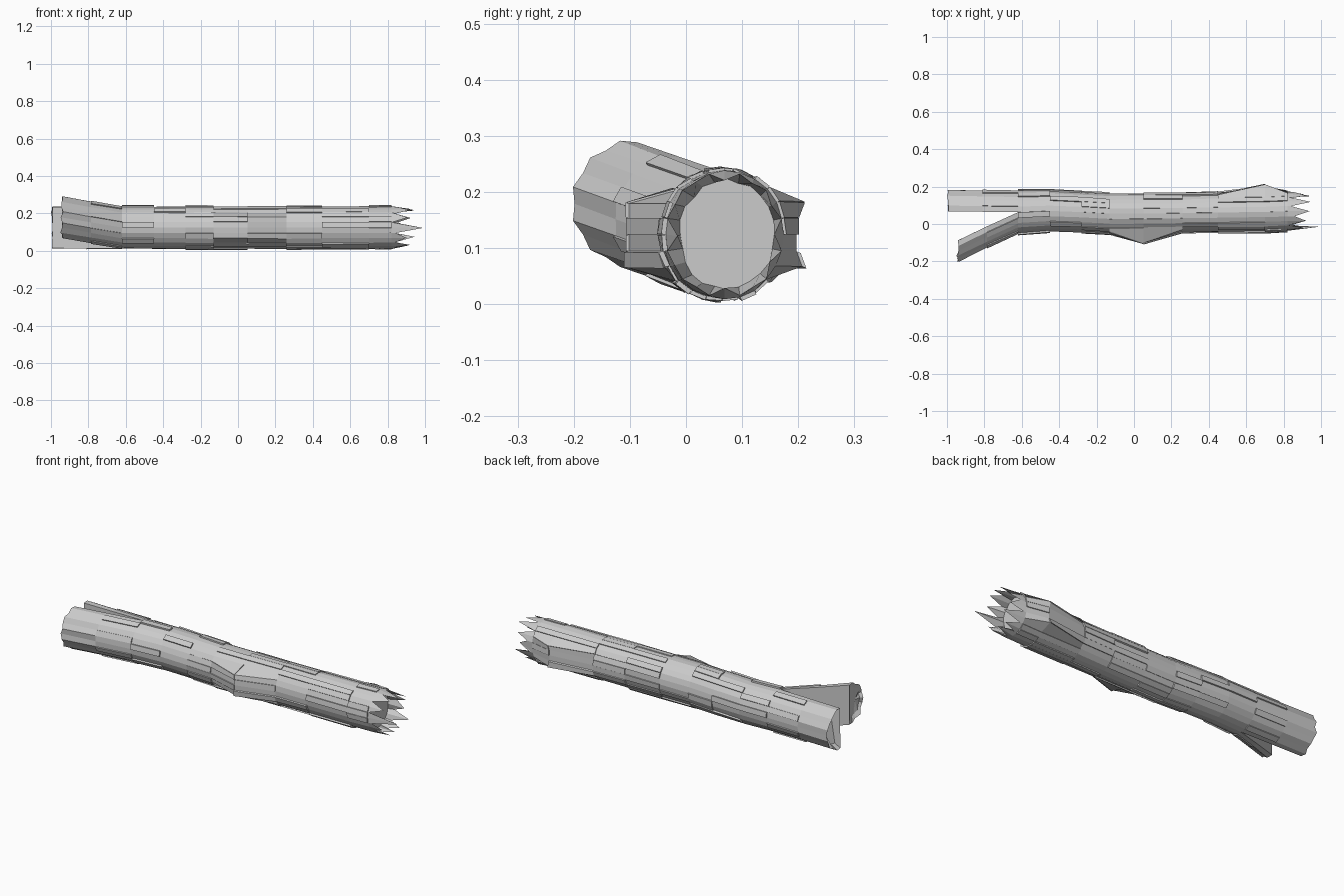
import bpy, bmesh, math, random

if "Cube" in bpy.data.objects:
    bpy.data.objects.remove(bpy.data.objects["Cube"])

random.seed(7)
N = 24
CZ = 0.124

# trunk stations: x, front y, back y
STATIONS = [(-0.62, -0.052, 0.178), (-0.45, -0.04, 0.18), (-0.28, -0.045, 0.172),
            (-0.13, -0.052, 0.162), (0.05, -0.05, 0.162), (0.26, -0.045, 0.162),
            (0.45, -0.045, 0.168), (0.7, -0.043, 0.172), (0.82, -0.038, 0.175)]


def point(x, y0, y1, k, scale=1.0, rz=0.113):
    a = math.tau * k / N
    return [x, (y0 + y1) / 2 + (y1 - y0) / 2 * scale * math.cos(a), CZ + rz * scale * math.sin(a)]


def skin(bm, rings, closed=True):
    faces = []
    for r0, r1 in zip(rings, rings[1:]):
        n = len(r0)
        faces.append([bm.faces.new((r0[i], r0[(i + 1) % n], r1[(i + 1) % n], r1[i]))
                      for i in range(n if closed else n - 1)])
    return faces


def plate(bm, faces, height, cy):
    # raise one strip of bark straight out of the log
    faces = [f for f in faces if f.is_valid]
    if not faces:
        return
    c = faces[0].calc_center_median()
    dy, dz = c.y - cy, c.z - CZ
    d = math.hypot(dy, dz)
    ret = bmesh.ops.extrude_face_region(bm, geom=faces)
    for v in ret["geom"]:
        if isinstance(v, bmesh.types.BMVert):
            v.co.y += dy / d * height
            v.co.z += dz / d * height
    bmesh.ops.delete(bm, geom=[f for f in faces if f.is_valid], context='FACES_ONLY')


def finish(bm, name):
    bmesh.ops.recalc_face_normals(bm, faces=bm.faces[:])
    mesh = bpy.data.meshes.new(name)
    bm.to_mesh(mesh)
    bm.free()
    obj = bpy.data.objects.new(name, mesh)
    bpy.context.collection.objects.link(obj)
    return obj


# Trunk with two knots and a splintered right end
bm = bmesh.new()
rings = []
for x, y0, y1 in STATIONS:
    ring = []
    for k in range(N):
        p = point(x, y0, y1, k, 1 if x < -0.6 else random.uniform(0.98, 1.02))
        if x == 0.05 and 10 <= k <= 14:
            p[1] = -0.102
        if x == 0.7 and (k <= 2 or k >= N - 2):
            p[1] = 0.207 if k in (2, N - 2) else 0.197
        ring.append(bm.verts.new(p))
    rings.append(ring)
strips = skin(bm, rings)
tips, inner = [], []
for k in range(N):
    spike = k % 2 == 0
    p = point(random.uniform(0.9, 0.95) if spike else random.uniform(0.82, 0.86),
              -0.038, 0.175, k, random.uniform(0.8, 0.97) if spike else 0.99)
    if k == 12:
        p = [0.99, -0.015, 0.122]
    tips.append(bm.verts.new(p))
    inner.append(bm.verts.new(point(0.81, -0.025, 0.17, k, random.uniform(0.82, 0.9))))
skin(bm, [rings[-1], tips, inner])
bm.faces.new(inner)
for k in range(N):
    i = random.randint(0, 3)
    while i < len(strips):
        n = random.randint(1, 2)
        plate(bm, [s[k] for s in strips[i:i + n]], random.uniform(0.004, 0.009), 0.063)
        i += n + random.randint(1, 3)
finish(bm, "trunk")


# Forked left end: each half of the trunk's section carries on as a D shape
def fork(name, ks, end, grow, depth, jag):
    bm = bmesh.new()
    x0, y0, y1 = STATIONS[0]
    rings = []
    for t in (0, 0.5, 1):
        ring = []
        for k in ks:
            s = 1 + t * (grow if k % 2 else -grow)
            p = point(x0, y0, y1, k, s)
            p = [p[j] + end[j] * t for j in range(3)]
            if t == 1:
                p[0] += random.uniform(0, jag)
            ring.append(bm.verts.new(p))
        rings.append(ring)
    strips = skin(bm, rings)
    last = rings[-1]
    n = len(last)
    # hollowed broken end
    mid = [sum(v.co[j] for v in last) / n for j in range(3)]
    rim = [bm.verts.new([v.co[j] * 0.75 + mid[j] * 0.25 + (random.uniform(0.2, 1) * depth if j == 0 else 0)
                         for j in range(3)]) for v in last]
    skin(bm, [last, rim])
    hub = bm.verts.new((mid[0] + depth, mid[1], mid[2]))
    for i in range(n):
        bm.faces.new((rim[i], rim[(i + 1) % n], hub))
    for i in range(1, n - 2, 3):
        plate(bm, [strips[0][i]], 0.006, 0.063)
    finish(bm, name)


fork("back_fork", range(-6, 7), (-0.38, 0.005, 0.0), 0.025, 0.06, 0.015)
fork("front_fork", range(6, 19), (-0.33, -0.15, 0.055), 0.03, 0.015, 0.015)
